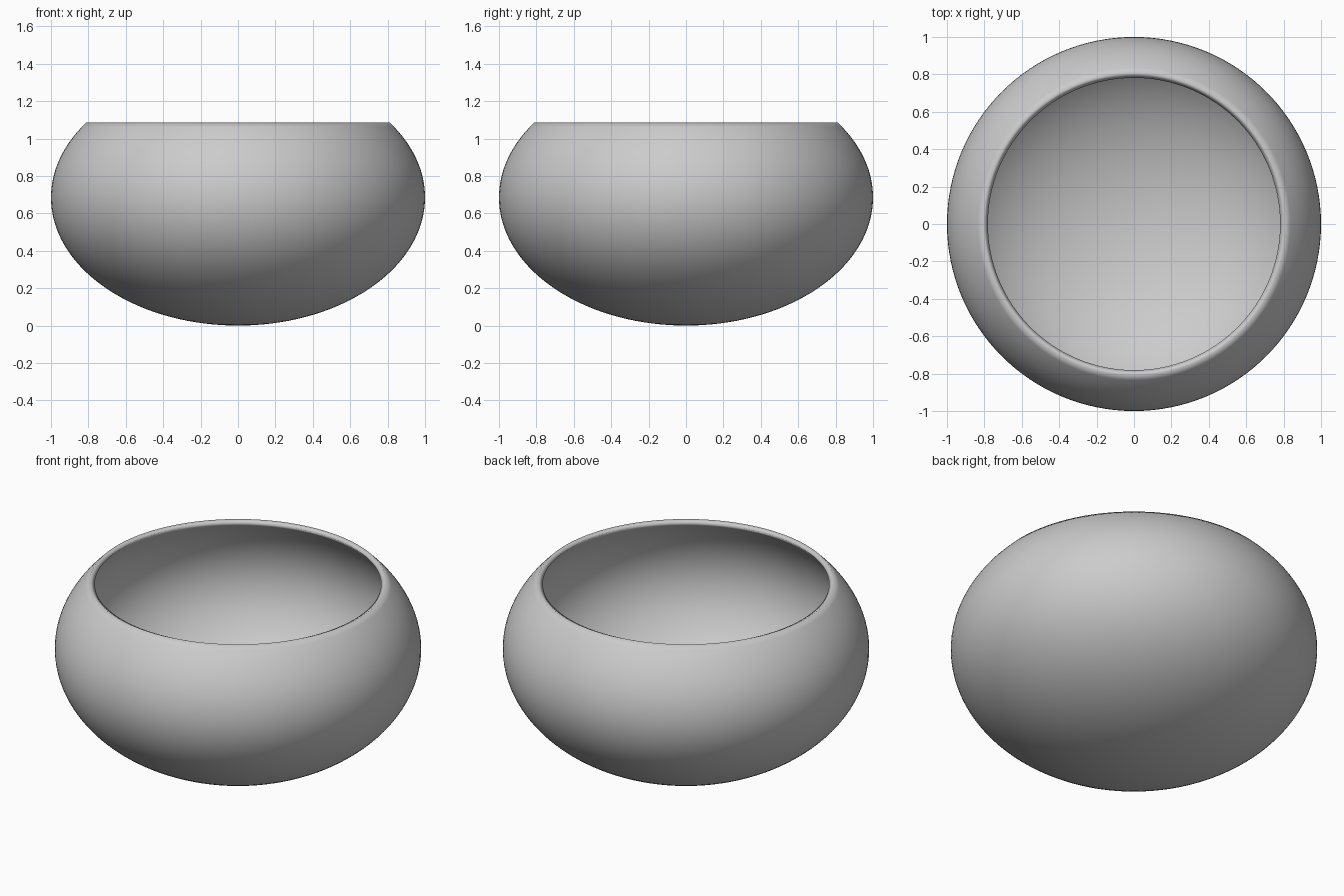
import bpy, bmesh
from math import pi, sin, cos, asin

if "Cube" in bpy.data.objects:
    bpy.data.objects.remove(bpy.data.objects["Cube"])

H, RIM = 0.685, 1.087      # half height of the flattened sphere, height of the rim
WALL = 0.965               # inner wall as a fraction of the outer one
N, SEG = 48, 128
END = asin((RIM - H) / H)


def arc(s):
    """Half cross-section of the flattened sphere scaled by s, bottom to rim."""
    pts = []
    for i in range(N + 1):
        t = -pi / 2 + (END + pi / 2) * i / N
        pts.append((max(s * cos(t), 0.0), 0, H + s * H * sin(t)))
    return pts


# Bowl: outer wall up, across the inward-sloping rim, inner wall back down
profile = arc(1.0) + arc(WALL)[::-1]
bm = bmesh.new()
verts = [bm.verts.new(p) for p in profile]
edges = [bm.edges.new(pair) for pair in zip(verts, verts[1:])]
bmesh.ops.spin(bm, geom=verts + edges, cent=(0, 0, 0), axis=(0, 0, 1),
               angle=2 * pi, steps=SEG, use_duplicate=False)
bmesh.ops.remove_doubles(bm, verts=bm.verts, dist=0.0005)
bmesh.ops.recalc_face_normals(bm, faces=bm.faces)
for f in bm.faces:
    f.smooth = True

mesh = bpy.data.meshes.new("bowl")
bm.to_mesh(mesh)
bm.free()
bowl = bpy.data.objects.new("bowl", mesh)
bpy.context.collection.objects.link(bowl)

# Mid-grey finish
grey = bpy.data.materials.new("grey")
grey.diffuse_color = (0.58, 0.58, 0.58, 1)
grey.use_nodes = True
grey.node_tree.nodes["Principled BSDF"].inputs["Base Color"].default_value = grey.diffuse_color
bowl.data.materials.append(grey)
